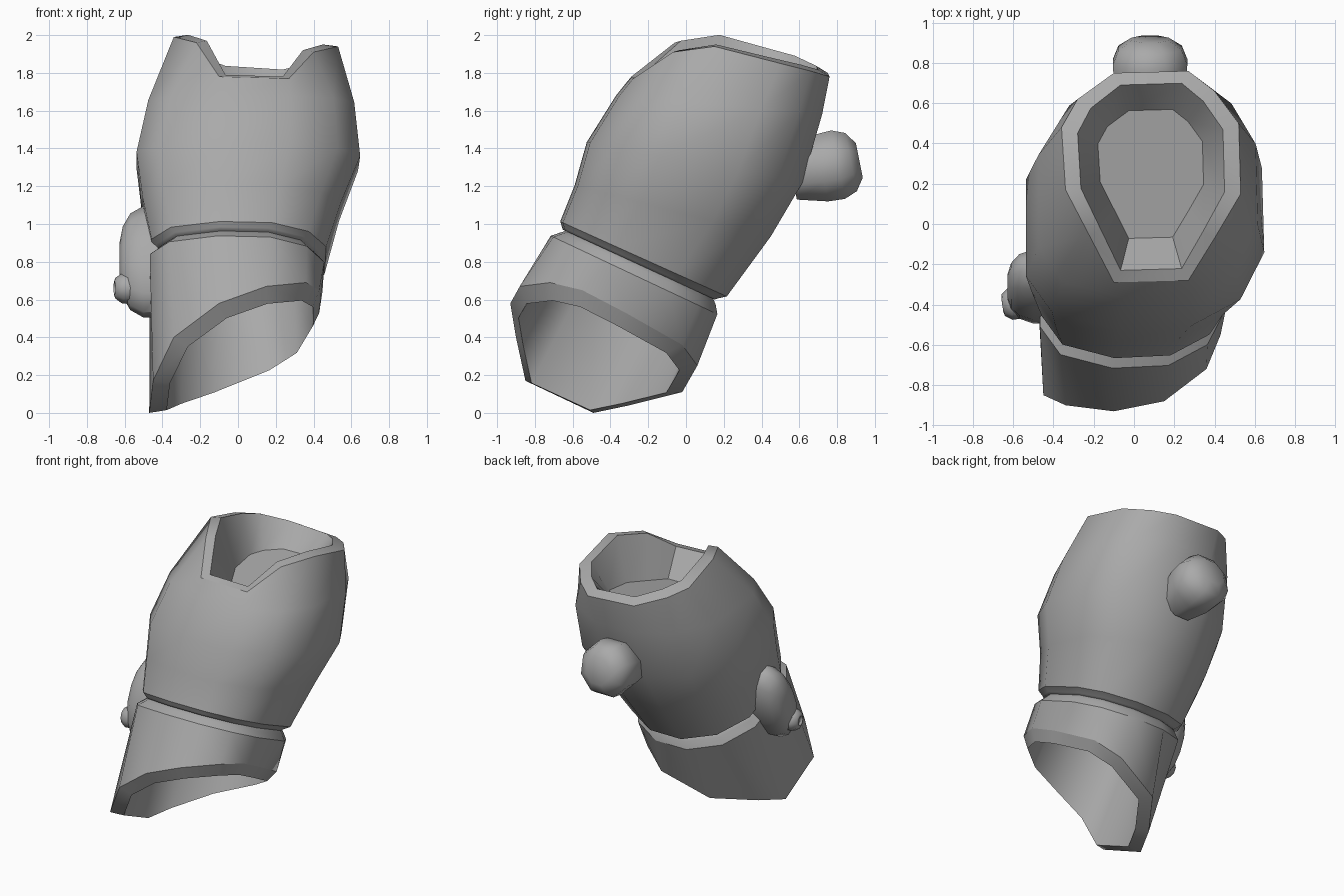
import bpy, bmesh, math
from mathutils import Vector

cube = bpy.data.objects.get("Cube")
if cube:
    bpy.data.objects.remove(cube)

grey = bpy.data.materials.new("plain_grey")
grey.use_nodes = True
grey.diffuse_color = (0.4, 0.4, 0.4, 1)
grey.node_tree.nodes["Principled BSDF"].inputs["Base Color"].default_value = (0.4, 0.4, 0.4, 1)

# Cross-section of the body, flatter on the front left
SECTION = ((.98, .4), (.76, .76), (.3, .98), (-.25, .98), (-.72, .74), (-1, .3),
           (-1, -.52), (-.78, -.83), (-.22, -.98), (.38, -.95), (.8, -.72), (1, -.32))


def ring(cx, cy, cz, rx, ry, slope):
    """The cross-section at one height, tilted along y by slope."""
    return [Vector((cx + rx * u, cy + ry * v, cz + slope * ry * v)) for u, v in SECTION]


def scaled(points, centre, factors):
    c = Vector(centre)
    return [c + Vector(f * d for f, d in zip(factors, p - c)) for p in points]


def loft(name, rings, creased=()):
    """Closed skin through the rings, capped, with sharp edges on creased rings."""
    bm = bmesh.new()
    rows = [[bm.verts.new(p) for p in r] for r in rings]
    n = len(rows[0])
    for low, high in zip(rows, rows[1:]):
        for i in range(n):
            j = (i + 1) % n
            bm.faces.new((low[i], low[j], high[j], high[i]))
    bm.faces.new(rows[0][::-1])
    bm.faces.new(rows[-1])
    bmesh.ops.recalc_face_normals(bm, faces=bm.faces)
    for c in creased:
        for i in range(n):
            bm.edges.get((rows[c][i], rows[c][(i + 1) % n])).smooth = False
    mesh = bpy.data.meshes.new(name)
    bm.to_mesh(mesh)
    bm.free()
    mesh.materials.append(grey)
    obj = bpy.data.objects.new(name, mesh)
    bpy.context.collection.objects.link(obj)
    bpy.ops.object.select_all(action="DESELECT")
    obj.select_set(True)
    bpy.context.view_layer.objects.active = obj
    bpy.ops.object.shade_smooth_by_angle(angle=math.radians(50), keep_sharp_edges=True)


def turned(name, base, axis, profile, sides=8, stretch=1):
    """Solid of (distance, radius) steps along an axis, stretched sideways."""
    axis = Vector(axis).normalized()
    across = axis.cross(Vector((0, 0.39, 0.92))).normalized()
    along = across.cross(axis)
    rings = []
    for dist, radius in profile:
        row = []
        for k in range(sides):
            a = (k + 0.5) * math.tau / sides
            row.append(Vector(base) + axis * dist + radius *
                       (across * math.cos(a) + along * stretch * math.sin(a)))
        rings.append(row)
    loft(name, rings)


# Upper sleeve with a notched rim and a hollow top
rim = [Vector(p) for p in (
    (.52, .5, 1.85), (.4, .66, 1.81), (.27, .76, 1.78), (-.1, .75, 1.8),
    (-.28, .62, 1.86), (-.36, .48, 1.9), (-.34, .17, 1.99), (-.22, -.06, 1.96),
    (-.1, -.29, 1.78), (.27, -.28, 1.77), (.4, -.07, 1.91), (.53, .15, 1.94))]
inner_rim = scaled(rim, (.085, .23, 0), (.82, .885, 1))
for p in inner_rim:
    p.z += 0.01 + 0.05 * max(0, p.y - 0.15)
floor = scaled(rim, (.08, .27, 0), (.59, .61, 1))
for p in floor:
    p.z = 1.65 + 0.12 * (p.y - 0.25)

loft("upper_sleeve", [
    ring(0, -.25, .785, .42, .41, -.46),
    ring(0, -.245, .795, .43, .42, -.46),
    ring(.005, -.225, .815, .462, .45, -.45),
    ring(.02, -.07, 1.07, .525, .53, -.26),
    ring(.055, .045, 1.325, .592, .582, -.19),
    ring(.07, .175, 1.63, .545, .557, -.09),
    rim, inner_rim, floor], creased=(2, 6, 7, 8))

# Lower cuff with a slanted, hollow opening and a bevelled lip
mouth = [Vector(p) for p in (
    (.43, -.32, .53), (.33, -.02, .36), (.16, .06, .25), (-.18, -.02, .11),
    (-.38, -.3, .04), (-.47, -.49, 0), (-.45, -.85, .17), (-.34, -.9, .4),
    (-.1, -.93, .58), (.15, -.88, .67), (.36, -.72, .69), (.43, -.55, .65))]
lip = [p + Vector((.03, -.021, -.041))
       for p in scaled(mouth, (-.02, -.47, .35), (.86, .86, .84))]
loft("lower_cuff", [
    ring(0, -.24, .8, .4, .38, -.46),
    ring(0, -.255, .765, .43, .42, -.46),
    ring(-.005, -.275, .73, .462, .45, -.47),
    mouth, lip,
    ring(0, -.265, .745, .39, .38, -.46)], creased=(2, 3, 4))

# Round knob on the back
turned("back_knob", (.08, .56, 1.265), (0, 1, .2),
       [(0, .15), (.16, .195), (.25, .2), (.32, .17), (.365, .1)])

# Long oval pad on the side, with a small button
turned("side_pad", (-.4, -.31, .8), (-1, 0, 0),
       [(0, .15), (.1, .15), (.17, .13), (.21, .095), (.228, .05)],
       sides=12, stretch=2.1)
turned("side_button", (-.57, -.39, .66), (-1, -.15, 0),
       [(0, .08), (.045, .08), (.08, .055), (.085, .035), (.07, .025)])
